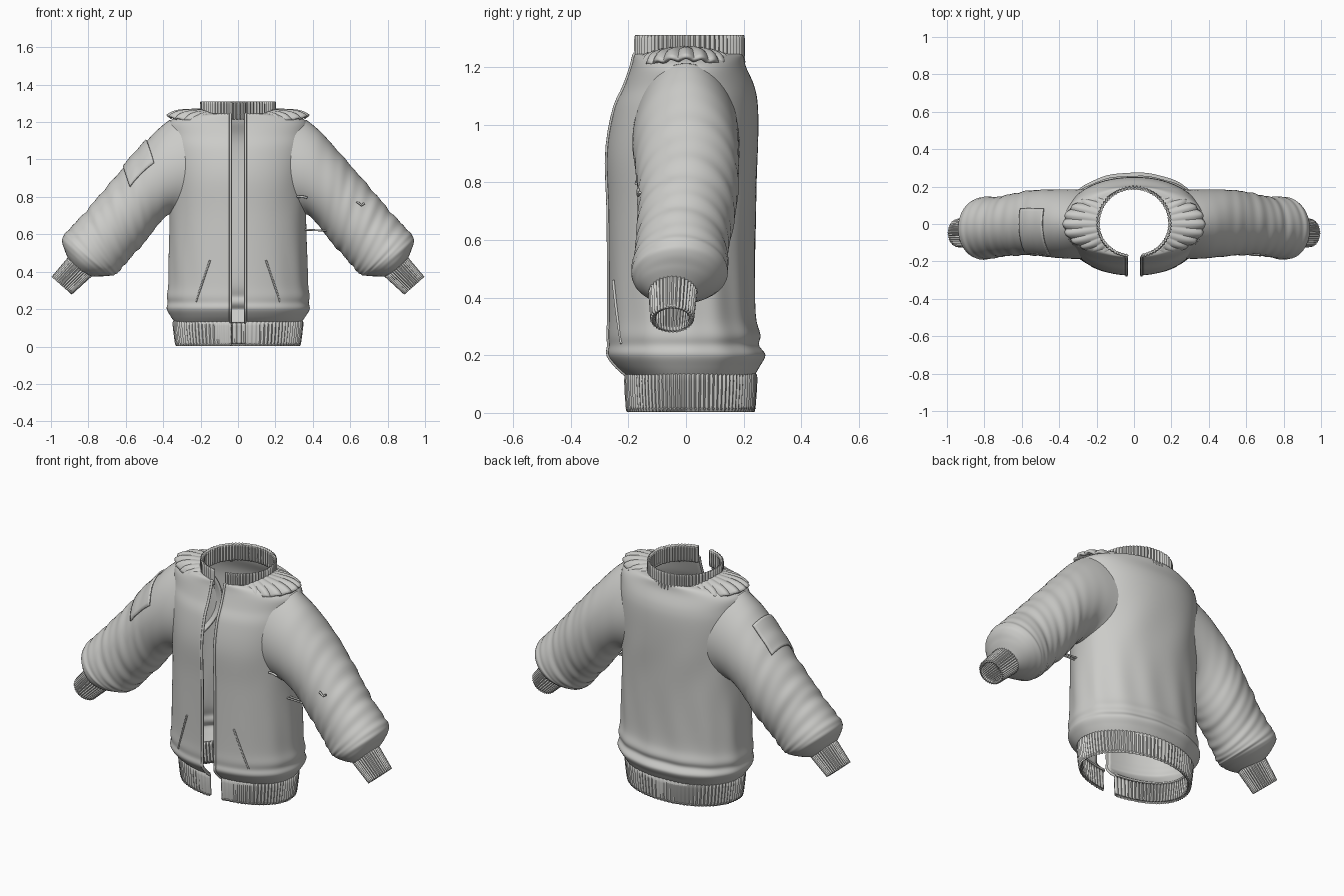
import bpy
from math import sin, cos, pi, exp, radians
from mathutils import Vector

cube = bpy.data.objects.get("Cube")
if cube:
    bpy.data.objects.remove(cube)

GREY = (0.6, 0.6, 0.58, 1)
cloth = bpy.data.materials.new("light_grey_cloth")
cloth.use_nodes = True
cloth.diffuse_color = GREY
cloth.node_tree.nodes["Principled BSDF"].inputs["Base Color"].default_value = GREY

GAP = 0.04      # half width of the open front
ROUND = 2.15    # superellipse power of the torso


def add(name, data):
    ob = bpy.data.objects.new(name, data)
    bpy.context.scene.collection.objects.link(ob)
    data.materials.append(cloth)
    return ob


def sheet(name, nu, nv, func, closed=False, thick=0.012, offset=-1):
    """Grid surface from func(u, v) with u, v in 0..1, given a cloth thickness."""
    cols = nu if closed else nu + 1
    verts = [func(i / nu, j / nv) for j in range(nv + 1) for i in range(cols)]
    faces = []
    for j in range(nv):
        for i in range(nu):
            k = (i + 1) % cols
            faces.append((j * cols + i, j * cols + k, (j + 1) * cols + k, (j + 1) * cols + i))
    me = bpy.data.meshes.new(name)
    me.from_pydata(verts, [], faces)
    me.shade_smooth()
    me.set_sharp_from_angle(angle=radians(50))
    ob = add(name, me)
    mod = ob.modifiers.new("thickness", 'SOLIDIFY')
    mod.thickness = thick
    mod.offset = offset
    return ob


def cord(name, points, radius):
    cu = bpy.data.curves.new(name, 'CURVE')
    cu.dimensions = '3D'
    cu.bevel_depth = radius
    cu.bevel_resolution = 2
    cu.use_fill_caps = True
    sp = cu.splines.new('POLY')
    sp.points.add(len(points) - 1)
    for p, co in zip(sp.points, points):
        p.co = (*co, 1)
    return add(name, cu)


def spline(rows, v):
    """Smooth interpolation through table rows, v in 0..1."""
    t = v * (len(rows) - 1)
    i = min(int(t), len(rows) - 2)
    f = t - i
    pick = [rows[max(0, min(len(rows) - 1, i + k))] for k in (-1, 0, 1, 2)]
    return [b + 0.5 * f * (c - a + f * (2 * a - 5 * b + 4 * c - d + f * (3 * (b - c) + d - a)))
            for a, b, c, d in zip(*pick)]


def signed_pow(x, p):
    return abs(x) ** p * (1 if x > 0 else -1)


def open_ring(u, z, a, front, back, scale=1.0, power=ROUND):
    """Point on an oval that is open at the front."""
    start = (GAP / a) ** (power / 2)
    phi = -pi / 2 + start + u * (2 * pi - 2 * start)
    x = a * signed_pow(cos(phi), 2 / power)
    y = (front if sin(phi) < 0 else back) * signed_pow(sin(phi), 2 / power)
    return (x * scale, y * scale, z)


# Torso: height, half width, front depth, back depth
TORSO = [(.125, .335, .20, .235), (.16, .36, .24, .255), (.20, .382, .27, .275),
         (.235, .377, .268, .253), (.27, .381, .27, .258), (.33, .373, .268, .243),
         (.45, .37, .268, .24), (.7, .365, .27, .243), (.9, .37, .275, .25),
         (1.05, .375, .25, .25), (1.13, .375, .215, .238), (1.2, .37, .19, .208),
         (1.235, .3, .182, .2), (1.245, .2, .178, .196)]


def torso(u, v):
    z, a, front, back = spline(TORSO, v)
    fold = sin(pi * u) * sin(80 * u + 5 * z) * exp(-((z - .4) / .2) ** 2)
    fold += .7 * sin(50 * u - 9 * z) * exp(-((z - .8) / .15) ** 2) * sin(pi * u)
    return open_ring(u, z, a, front, back, 1 + .012 * fold)


sheet("torso", 128, 78, torso)


# Ribbed hem and collar
def ribbed_band(name, ribs, rows):
    def point(u, v):
        z, a, front, back = spline(rows, v)
        return open_ring(u, z, a, front, back, 1 + .004 / a * sin(2 * pi * ribs * u), 2.05)
    return sheet(name, ribs * 4, 8, point, thick=.014)


ribbed_band("hem", 90, [(.005, .325, .202, .232), (.015, .333, .208, .238),
                        (.12, .346, .214, .245), (.137, .34, .205, .238)])
ribbed_band("collar", 64, [(1.215, .2, .182, .202), (1.24, .199, .18, .2),
                           (1.3, .199, .18, .2), (1.31, .196, .176, .196)])

# Sleeve rings: upper x, z, lower x, z, y centre, y radius, seam bow
SLEEVE = [(.365, 1.212, .35, .70, 0, .185, .13), (.44, 1.15, .38, .70, 0, .185, .05),
          (.54, 1.04, .44, .635, .005, .178, 0), (.64, .925, .50, .555, .005, .172, 0),
          (.74, .81, .565, .485, -.005, .165, 0), (.82, .715, .62, .42, -.015, .16, 0),
          (.90, .63, .655, .385, -.02, .166, 0), (.94, .575, .69, .378, -.025, .163, 0),
          (.925, .51, .75, .375, -.035, .13, 0), (.90, .455, .80, .375, -.045, .08, 0)]


def sleeve_point(side, ang, v, grow=1.0):
    ux, uz, lx, lz, yc, ry, bow = spline(SLEEVE, v)
    folds = sin(pi * v) ** 2 * (sin(55 * v + 2 * sin(ang)) * .5 + sin(95 * v + 3 * cos(ang)) * .5)
    k = grow * (1 + .022 * folds)
    x = (ux + lx) / 2 + k * cos(ang) * (ux - lx) / 2 - bow * sin(ang) ** 2
    z = (uz + lz) / 2 + k * cos(ang) * (uz - lz) / 2
    return (side * x, yc - side * k * ry * sin(ang), z)


# Cuff axis, pointing down and outward
AXIS = Vector((.66, 0, -.75)).normalized()
ACROSS = Vector((.75, 0, .66)).normalized()
CUFF_START = Vector((.843, -.045, .429))
CUFF_END = Vector((.943, -.048, .325))


def cuff_point(side, u, v):
    ang = 2 * pi * u
    r = .083 - .01 * v + .003 * sin(36 * ang)
    p = CUFF_START.lerp(CUFF_END, v) + ACROSS * r * .95 * cos(ang)
    return (side * p.x, p.y - side * r * sin(ang), p.z)


# Shoulder pads: scalloped fans spreading from the collar
def pad_point(side, u, v):
    a = radians(-48 + 96 * u)
    lobe = abs(sin(pi * 11 * u))
    r = .196 + v * (.03 + .145 * cos(a * 1.8) ** 2 + .012 * lobe)
    x, y = r * cos(a), r * sin(a)
    z = 1.27 - .012 * v - .03 * v ** 5 - 1.3 * y * y + .008 * lobe * (.3 + v)
    return (side * x, side * y, z)


for side, label in ((1, "left"), (-1, "right")):
    sheet(label + "_sleeve", 56, 90, lambda u, v: sleeve_point(side, 2 * pi * u, v), True)
    sheet(label + "_cuff", 144, 6, lambda u, v: cuff_point(side, u, v), True)
    # reversed v keeps the pad's outside facing up
    sheet(label + "_shoulder_pad", 88, 14, lambda u, v: pad_point(side, u, 1 - v), thick=.014)

    # Zip edging along the front opening
    edge = [torso(1 if side < 0 else 0, i / 40) for i in range(41)]
    cord(label + "_zip_edge", edge, .007)

    # Slanted pocket welt
    welt = []
    for i in range(9):
        x = .15 + .075 * i / 8
        y = -.27 * (1 - (x / .373) ** ROUND) ** (1 / ROUND)
        welt.append((side * x, y - .001, .46 - .22 * i / 8))
    cord(label + "_pocket_welt", welt, .005)

# Patch pocket on the right sleeve
sheet("sleeve_patch", 16, 14,
      lambda u, v: sleeve_point(-1, radians(-64 + 89 * u), .165 + .135 * v, 1.01),
      thick=.008, offset=1)

# Thin straps under the left arm and stitched tabs
for y in (-.06, -.04):
    cord("underarm_strap", [(.335, y, .625), (.51, y, .618)], .005)
cord("chest_tab", [(.315, -.165, .80), (.345, -.17, .802), (.37, -.172, .795)], .006)
cord("sleeve_tab", [(.635, -.165, .775), (.66, -.165, .755), (.675, -.16, .765)], .006)
